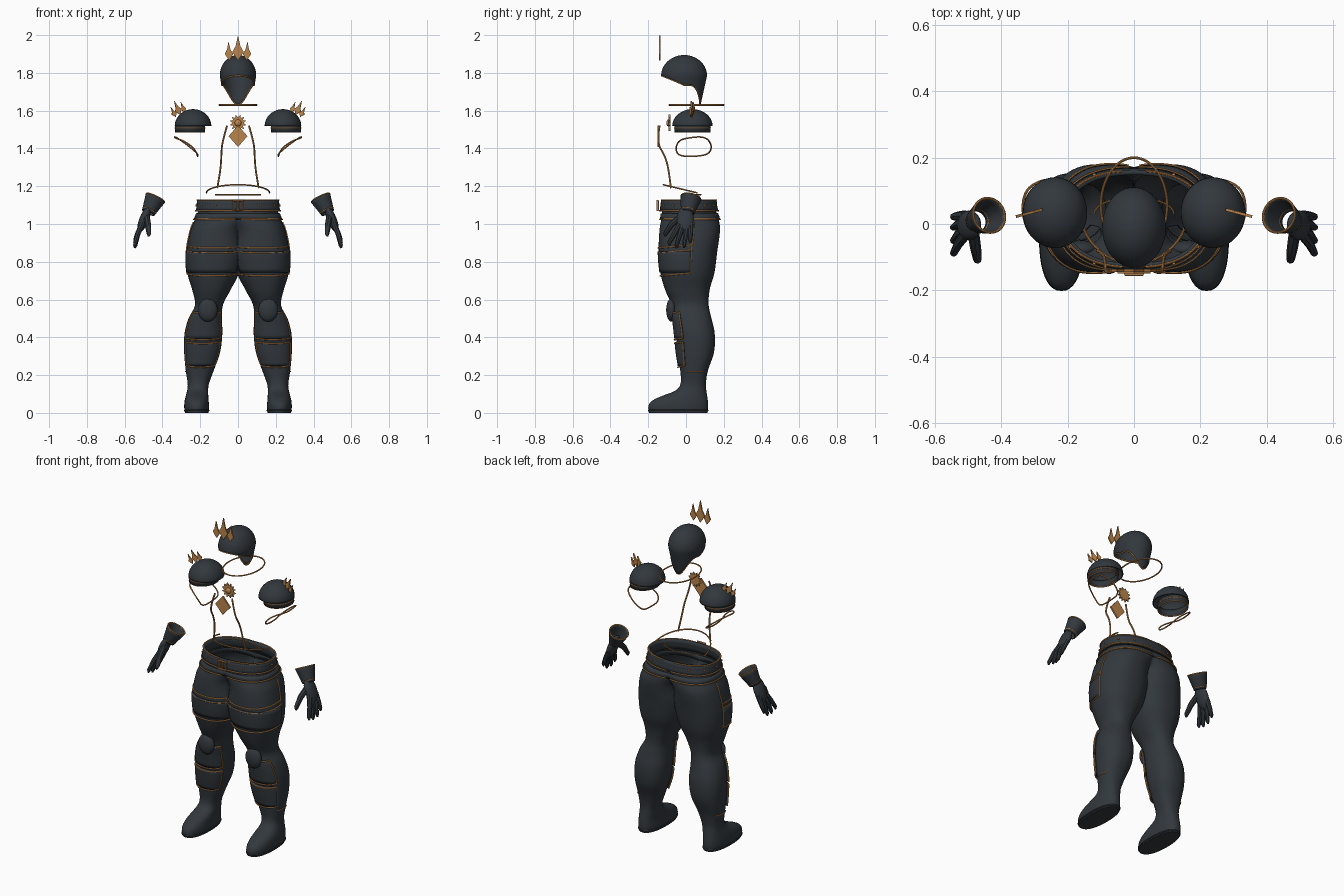
import bpy, bmesh
from math import sin, cos, pi, radians, sqrt, copysign
from mathutils import Vector, Matrix, Euler

cube = bpy.data.objects.get("Cube")
if cube:
    bpy.data.objects.remove(cube)


def material(name, rgb):
    m = bpy.data.materials.new(name)
    m.use_nodes = True
    m.diffuse_color = (*rgb, 1)
    m.node_tree.nodes["Principled BSDF"].inputs["Base Color"].default_value = (*rgb, 1)
    return m


SLATE = material("dark slate leather", (0.032, 0.039, 0.046))
GOLD = material("bronze gold", (0.5, 0.23, 0.07))
built = []


def finish(name, mesh, mat, mirror=False, thick=0):
    mesh.materials.clear()
    mesh.materials.append(mat)
    ob = bpy.data.objects.new(name, mesh)
    bpy.context.collection.objects.link(ob)
    if mirror:
        ob.modifiers.new("mirror", 'MIRROR').merge_threshold = 0.0005
    if thick:
        s = ob.modifiers.new("shell", 'SOLIDIFY')
        s.thickness, s.offset = thick, 0
    built.append(ob)
    return ob


def surface(name, f, nu, nv, mat=SLATE, **kw):
    """Grid surface from f(u, v); faces lying on the mirror plane are dropped."""
    bm = bmesh.new()
    g = [[bm.verts.new(f(i / nu, j / nv)) for i in range(nu + 1)] for j in range(nv + 1)]
    for j in range(nv):
        for i in range(nu):
            bm.faces.new((g[j][i], g[j][i + 1], g[j + 1][i + 1], g[j + 1][i]))
    flat = [q for q in bm.faces if all(abs(v.co.x) < 1e-5 for v in q.verts)]
    if kw.get("mirror"):
        bmesh.ops.delete(bm, geom=flat, context='FACES')
    bmesh.ops.remove_doubles(bm, verts=bm.verts, dist=1e-5)
    bmesh.ops.recalc_face_normals(bm, faces=bm.faces)
    me = bpy.data.meshes.new(name)
    bm.to_mesh(me)
    bm.free()
    return finish(name, me, mat, **kw)


def tube(name, pts, r=0.004, mat=GOLD, closed=False, smooth=False, radii=None, **kw):
    """Round cord along a path, turned into a mesh."""
    cu = bpy.data.curves.new(name, 'CURVE')
    cu.dimensions, cu.bevel_depth, cu.bevel_resolution = '3D', r, 2
    cu.use_fill_caps = True
    sp = cu.splines.new('NURBS' if smooth else 'POLY')
    sp.points.add(len(pts) - 1)
    for k, p in enumerate(pts):
        sp.points[k].co = (*p, 1)
        sp.points[k].radius = radii[k] if radii else 1
    sp.use_cyclic_u = closed
    if smooth:
        sp.order_u, sp.use_endpoint_u, sp.resolution_u = 3, not closed, 8
    tmp = bpy.data.objects.new(name, cu)
    bpy.context.collection.objects.link(tmp)
    dg = bpy.context.evaluated_depsgraph_get()
    me = bpy.data.meshes.new_from_object(tmp.evaluated_get(dg))
    bpy.data.objects.remove(tmp)
    return finish(name, me, mat, **kw)


def plates(name, outlines, thick, matrix, mat=GOLD, **kw):
    """Flat cut-out plates drawn in x-z and thickened along y."""
    bm = bmesh.new()
    for o in outlines:
        face = bm.faces.new([bm.verts.new((x, -thick / 2, z)) for x, z in o])
        ext = bmesh.ops.extrude_face_region(bm, geom=[face])["geom"]
        bmesh.ops.translate(bm, vec=(0, thick, 0), verts=[e for e in ext if isinstance(e, bmesh.types.BMVert)])
    bmesh.ops.recalc_face_normals(bm, faces=bm.faces)
    bm.transform(matrix)
    me = bpy.data.meshes.new(name)
    bm.to_mesh(me)
    bm.free()
    return finish(name, me, mat, **kw)


def ellipsoid(name, centre, rad, rot=(0, 0, 0), mat=SLATE, n=24, **kw):
    m = Matrix.LocRotScale(Vector(centre), Euler(rot), Vector(rad))
    return surface(name, lambda u, v: m @ Vector((sin(pi * v) * cos(2 * pi * u), sin(pi * v) * sin(2 * pi * u),
                                                  cos(pi * v))), n, n // 2, mat, **kw)


# Leg sections: height, inner x, outer x, front y, back y
LEG = [(0, .157, .28, -.195, .113), (.03, .153, .285, -.2, .117), (.06, .155, .283, -.185, .116),
       (.085, .157, .278, -.14, .113), (.115, .158, .27, -.06, .108), (.15, .155, .266, -.03, .105),
       (.22, .13, .276, -.03, .115), (.32, .095, .285, -.045, .148), (.42, .083, .283, -.055, .152),
       (.5, .085, .262, -.065, .135), (.57, .08, .228, -.075, .12), (.65, .04, .242, -.11, .125),
       (.74, -.006, .268, -.135, .15), (.85, -.03, .272, -.145, .165), (.97, -.03, .25, -.14, .18),
       (1.03, -.1, .225, -.13, .172), (1.08, -.2, .208, -.125, .155), (1.12, -.205, .205, -.12, .15)]


def section(z):
    k = max(i for i in range(len(LEG) - 1) if LEG[i][0] <= max(z, 0))
    a, b, c, d = (LEG[min(max(k + o, 0), len(LEG) - 1)] for o in (-1, 0, 1, 2))
    t = (z - b[0]) / (c[0] - b[0])
    out = []
    for i in range(1, 5):
        h = c[0] - b[0]
        m0 = (c[i] - a[i]) / (c[0] - a[0]) * h
        m1 = (d[i] - b[i]) / (d[0] - b[0]) * h
        out.append((2 * t**3 - 3 * t * t + 1) * b[i] + (t**3 - 2 * t * t + t) * m0
                   + (3 * t * t - 2 * t**3) * c[i] + (t**3 - t * t) * m1)
    return out


def leg(deg, z, off=0.0, size=1.0):
    """Point on the leg surface; -90 degrees is the front, 0 the outside."""
    x0, x1, y0, y1 = section(z)
    c, s = cos(radians(deg)), sin(radians(deg))
    x = (x0 + x1) / 2 + size * ((x1 - x0) / 2 + off) * copysign(abs(c)**.87, c)
    y = (y0 + y1) / 2 + size * ((y1 - y0) / 2 + off) * copysign(abs(s)**.87, s)
    return Vector((max(x, 0), y, z))


def leg_line(name, z, a0, a1, off=0.002, dip=0.0, r=0.004):
    pts = [leg(a0 + (a1 - a0) * k / 40, z, off) for k in range(41)]
    for k, p in enumerate(pts):
        p.z -= dip * sin(pi * k / 40)
    tube(name, [p for p in pts if p.x > 1e-4], r, mirror=True)


# Trousers and boots
ROWS = 84
surface("trousers_and_boots", lambda u, v: leg(360 * u, max(0, v * (ROWS + 1) - 1) / ROWS * 1.115,
                                               size=0 if v == 0 else 1), 56, ROWS + 1, mirror=True)
tube("boot_sole_edge", [leg(9 * k, .012, -.002) for k in range(40)], .006, SLATE, closed=True, mirror=True)
ellipsoid("knee_pads", (.16, -.077, .545), (.052, .028, .062), mirror=True)

# Thigh panels and trim
for z in (.888, .862, .74):
    leg_line("thigh_trim", z, 5, -178, dip=.015)
tube("thigh_side_trim", [leg(5, .74 + .27 * k / 12, .002) for k in range(13)], mirror=True)
surface("thigh_panel", lambda u, v: leg(5 - 150 * u, .745 + .11 * v, .001), 30, 6, thick=.008, mirror=True)

# Shin guards with trimmed borders
for z0, z1 in ((.395, .535), (.25, .375)):
    surface("shin_guard", lambda u, v: leg(-35 - 110 * u, z0 + (z1 - z0) * v, .004), 20, 8, thick=.012, mirror=True)
    for z in (z0, z1):
        leg_line("shin_trim", z, -35, -145, .009, .008)
    for a in (-35, -145):
        tube("shin_side_trim", [leg(a, z0 + (z1 - z0) * k / 8, .009) for k in range(9)], mirror=True)
leg_line("calf_trim", .22, -35, 35, r=.003)

# Belt, rivets and buckle
surface("belt", lambda u, v: leg(-150 + 300 * u, 1.068 + .06 * v, .006), 60, 3, thick=.014, mirror=True)
surface("hip_band", lambda u, v: leg(-150 + 300 * u, 1.025 + .03 * v, .002), 60, 2, thick=.01, mirror=True)
for z, off in ((1.127, .012), (1.07, .013), (1.025, .007)):
    leg_line("belt_trim", z, -150, 150, off)
for a in (-60, -30, 0, 30, 60):
    ellipsoid("belt_rivet", leg(a, 1.098, .014), (.006,) * 3, mat=GOLD, n=8, mirror=True)
tube("buckle_frame", [(x, -.15, z) for x, z in ((-.025, 1.073), (.025, 1.073), (.025, 1.123), (-.025, 1.123))],
     .007, closed=True)
tube("buckle_pin", [(0, -.152, 1.075), (0, -.152, 1.12)], .004)


# Open-faced cap with a nape point
def cap(u, v):
    a = 2 * pi * u
    c = cos(a)
    low = 1.735 + .05 * max(c, 0) - .105 * max(0, (-c - .3) / .7)**2
    z = low + (1.892 - low) * cos(v * pi / 2)
    d = (z - 1.785) / .107
    s = sqrt(max(0, 1 - d * d)) if d > 0 else 1 + .2 * d
    return Vector((.094 * s * sin(a), -.01 - .119 * s * c, z))


surface("cap", cap, 56, 20, thick=.005)
tube("cap_trim", [cap(k / 56, 1) for k in range(56)], closed=True)

# Flame crests on the brow and shoulders
KITE = [(0, 0), (.03, .045), (.013, .075), (0, .133), (-.013, .075), (-.03, .045)]
FLAMES = [[(x * s + dx + z * s * dx, z * s) for x, z in KITE] for s, dx in ((1, 0), (.75, .046), (.75, -.046))]
plates("brow_crest", FLAMES, .008, Matrix.Translation((0, -.14, 1.866)))
plates("shoulder_crests", FLAMES, .014, Matrix.LocRotScale(Vector((.305, .036, 1.578)),
       Euler((0, radians(25), radians(-15))), Vector((.6,) * 3)), mirror=True)


# Shoulder domes with a lower band
def ring(u, rx, ry, x, z):
    return Vector((x + rx * cos(2 * pi * u), .034 + ry * sin(2 * pi * u), z))


surface("shoulder_domes", lambda u, v: ring(u, .094 * sin(v * pi / 2), .104 * sin(v * pi / 2), .238,
                                            1.518 + .087 * cos(v * pi / 2)), 40, 12, thick=.006, mirror=True)
surface("shoulder_bands", lambda u, v: ring(u, .077, .092, .254, 1.487 + .04 * v), 40, 2, thick=.006, mirror=True)
for rx, ry, x, z in ((.079, .094, .254, 1.509), (.077, .092, .254, 1.487)):
    tube("shoulder_trim", [ring(k / 40, rx, ry, x, z) for k in range(40)], .0035, closed=True, mirror=True)

# Underarm cords, collar cord, chest straps and waist cords
tube("underarm_cords", [(.335, 0, 1.455), (.335, .1, 1.465), (.27, .138, 1.42), (.21, .125, 1.37), (.215, .05, 1.357),
     (.213, -.04, 1.36), (.23, -.056, 1.4), (.285, -.04, 1.44)], closed=True, smooth=True, mirror=True)
tube("collar_cord", [(.1 * cos(k * pi / 24), .055 + .145 * sin(k * pi / 24), 1.63) for k in range(48)], closed=True)
tube("chest_straps", [(.058, -.14, 1.52), (.085, -.155, 1.43), (.088, -.11, 1.36), (.093, -.09, 1.28),
     (.11, -.08, 1.19)], .005, smooth=True, mirror=True)
tube("waist_cord", [(.167 * cos(k * pi / 24), .06 - .18 * sin(k * pi / 24), 1.165 + .043 * sin(k * pi / 24))
     for k in range(25)])
tube("waist_back_cord", [(.12 * cos(k * pi / 24), .03 + .05 * sin(k * pi / 24), 1.155) for k in range(25)], .003)

# Sunburst and diamond on the chest
STAR = [((.045 if k % 2 else .03) * sin(k * pi / 12), (.045 if k % 2 else .03) * cos(k * pi / 12)) for k in range(24)]
plates("sunburst", [STAR], .01, Matrix.Translation((0, -.088, 1.535)))
ellipsoid("sunburst_boss", (0, -.094, 1.535), (.018, .01, .018), mat=GOLD, n=16)
plates("chest_diamond", [[(0, -.057), (.05, 0), (0, .057), (-.05, 0)]], .01, Matrix.Translation((0, -.145, 1.465)))

# Gloves: cuff, palm, fingers and thumb
TOP, WRIST = Vector((.437, .026, 1.138)), Vector((.475, .008, 1.06))
TURN = (WRIST - TOP).to_track_quat('Z', 'Y')


def cuff(u, v):
    r = .053 - .02 * v
    return TOP.lerp(WRIST, v) + TURN @ Vector((r * cos(2 * pi * u), r * sin(2 * pi * u), 0))


surface("glove_cuffs", cuff, 28, 6, thick=.006, mirror=True)
for v in (0, .85):
    tube("cuff_trim", [cuff(k / 28, v) * 1 for k in range(28)], closed=True, mirror=True)
ellipsoid("glove_palms", (.497, -.004, 1.025), (.025, .045, .075), (0, radians(-22), 0), mirror=True)
for y0, y1, z in ((-.033, -.088, .885), (-.013, -.05, .872), (.009, -.01, .874), (.026, .022, .9)):
    tube("glove_fingers", [(.508, y0, 1.0), (.53, (y0 + y1) / 2, .95), (.544, y1, z + .015), (.546, y1, z)], .014, SLATE,
         radii=[1.1, 1, .8, .35], mirror=True)
tube("glove_thumbs", [(.485, -.025, 1.04), (.477, -.075, 1.0), (.472, -.108, .95), (.473, -.112, .935)], .015, SLATE,
     radii=[1.2, 1.1, .85, .35], mirror=True)

# Smooth shading with crisp edges
bpy.ops.object.select_all(action='DESELECT')
for ob in built:
    ob.select_set(True)
bpy.context.view_layer.objects.active = built[0]
bpy.ops.object.shade_smooth_by_angle(angle=radians(40))
